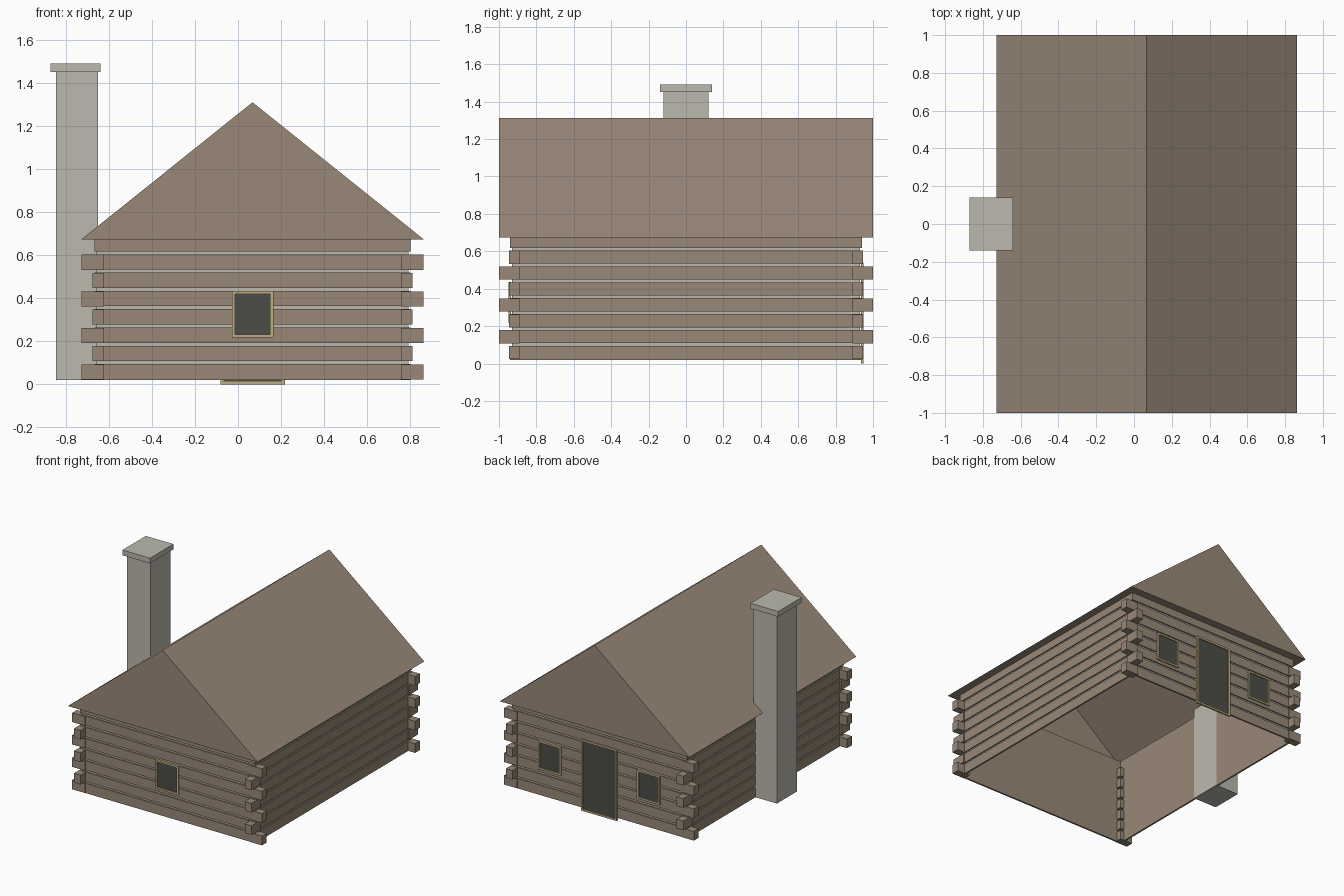
import bpy
import bmesh

cube = bpy.data.objects.get("Cube")
if cube:
    bpy.data.objects.remove(cube, do_unlink=True)

CX = 0.0675                # centre line of the house
WALL_X, WALL_Y = 0.735, 0.94
ROOF_X, ROOF_Y = 0.796, 1.0
BASE, EAVE, RIDGE = 0.02, 0.675, 1.312
PITCH = 0.085              # height of one log course


def material(name, rgb):
    """Flat material from 8-bit sRGB values."""
    lin = [((c / 255 + 0.055) / 1.055) ** 2.4 for c in rgb] + [1]
    m = bpy.data.materials.new(name)
    m.use_nodes = True
    m.diffuse_color = lin
    m.node_tree.nodes["Principled BSDF"].inputs["Base Color"].default_value = lin
    return m


wood = material("log brown", (152, 137, 119))
shingle = material("roof brown", (153, 137, 122))
stone = material("stone grey", (187, 185, 174))
trim = material("trim tan", (190, 174, 133))
glass = material("dark pane", (76, 77, 71))


def finish(name, bm, *mats):
    mesh = bpy.data.meshes.new(name)
    bm.to_mesh(mesh)
    bm.free()
    for m in mats:
        mesh.materials.append(m)
    obj = bpy.data.objects.new(name, mesh)
    bpy.context.collection.objects.link(obj)
    return obj


def add_box(bm, x, y, z):
    """Box from (low, high) pairs in any order."""
    x, y, z = sorted(x), sorted(y), sorted(z)
    for v in bmesh.ops.create_cube(bm, size=1)["verts"]:
        v.co = (x[v.co.x > 0], y[v.co.y > 0], z[v.co.z > 0])


def ring(bm, hx, hy, z):
    return [bm.verts.new((CX + sx * hx, sy * hy, z))
            for sx, sy in ((-1, -1), (1, -1), (1, 1), (-1, 1))]


def bridge(bm, a, b, mat=0):
    for i in range(4):
        j = (i + 1) % 4
        bm.faces.new((a[i], a[j], b[j], b[i])).material_index = mat


# Walls: stacked log courses with recessed chinking between them
bm = bmesh.new()
recess = 0.009
profile = [(0, BASE)]
for i in range(7):
    low = 0.0945 + i * PITCH
    high = low + 0.014
    profile += [(0, low), (recess, low), (recess, high), (0, high)]
profile.append((0, EAVE))
rings = [ring(bm, WALL_X - d, WALL_Y - d, z) for d, z in profile]
for k in range(len(rings) - 1):
    chink = profile[k][0] > 0 and profile[k + 1][0] > 0
    bridge(bm, rings[k], rings[k + 1], int(chink))
# flat inner lining, open underneath
inset = 0.013
inner_top = ring(bm, WALL_X - inset, WALL_Y - inset, EAVE)
inner_low = ring(bm, WALL_X - inset, WALL_Y - inset, BASE)
bridge(bm, inner_top, inner_low)
bridge(bm, inner_low, rings[0])
finish("log_walls", bm, wood, stone)

# Interlocking log ends at the four corners
bm = bmesh.new()
for i in range(7):
    z = 0.023 + i * PITCH
    reach_x, reach_y = (ROOF_X, 0.947) if i % 2 == 0 else (0.745, ROOF_Y)
    for sx in (-1, 1):
        for sy in (-1, 1):
            add_box(bm, (CX + sx * 0.69, CX + sx * reach_x),
                    (sy * 0.89, sy * reach_y), (z, z + 0.07))
finish("corner_log_ends", bm, wood)

# Roof: two slopes, two gables and a soffit ring, hollow inside
bm = bmesh.new()
eave = ring(bm, ROOF_X, ROOF_Y, EAVE)
soffit = ring(bm, WALL_X - inset, WALL_Y - inset, EAVE)
front_peak = bm.verts.new((CX, -ROOF_Y, RIDGE))
back_peak = bm.verts.new((CX, ROOF_Y, RIDGE))
bm.faces.new((eave[1], eave[2], back_peak, front_peak))
bm.faces.new((eave[3], eave[0], front_peak, back_peak))
bm.faces.new((eave[0], eave[1], front_peak)).material_index = 1
bm.faces.new((eave[2], eave[3], back_peak)).material_index = 1
bridge(bm, soffit, eave)
finish("roof", bm, shingle, wood)

# Chimney against the side wall
bm = bmesh.new()
add_box(bm, (-0.847, -0.651), (-0.12, 0.12), (BASE, 1.456))
finish("chimney_stack", bm, stone)
bm = bmesh.new()
add_box(bm, (-0.872, -0.64), (-0.14, 0.14), (1.452, 1.492))
finish("chimney_cap", bm, stone)


def opening(name, x, width, z0, z1, side, border=0.014):
    """Dark pane with a thin raised frame on the front (-1) or back (+1) wall."""
    y_wall, y_pane, y_frame = side * 0.936, side * 0.942, side * 0.95
    x0, x1 = x - width / 2, x + width / 2
    bm = bmesh.new()
    add_box(bm, (x0 + border, x1 - border), (y_wall, y_pane),
            (z0 + border, z1 - border))
    finish(name + "_pane", bm, glass)
    bm = bmesh.new()
    for xs in ((x0, x0 + border), (x1 - border, x1)):
        add_box(bm, xs, (y_wall, y_frame), (z0, z1))
    for zs in ((z0, z0 + border), (z1 - border, z1)):
        add_box(bm, (x0 + border, x1 - border), (y_wall, y_frame), zs)
    finish(name + "_frame", bm, trim)


# Windows and back door
opening("front_window", CX, 0.193, 0.217, 0.435, -1)
opening("back_left_window", CX + 0.415, 0.193, 0.217, 0.435, 1)
opening("back_right_window", CX - 0.415, 0.193, 0.217, 0.435, 1)
opening("back_door", CX, 0.3, 0.0, 0.54, 1)
